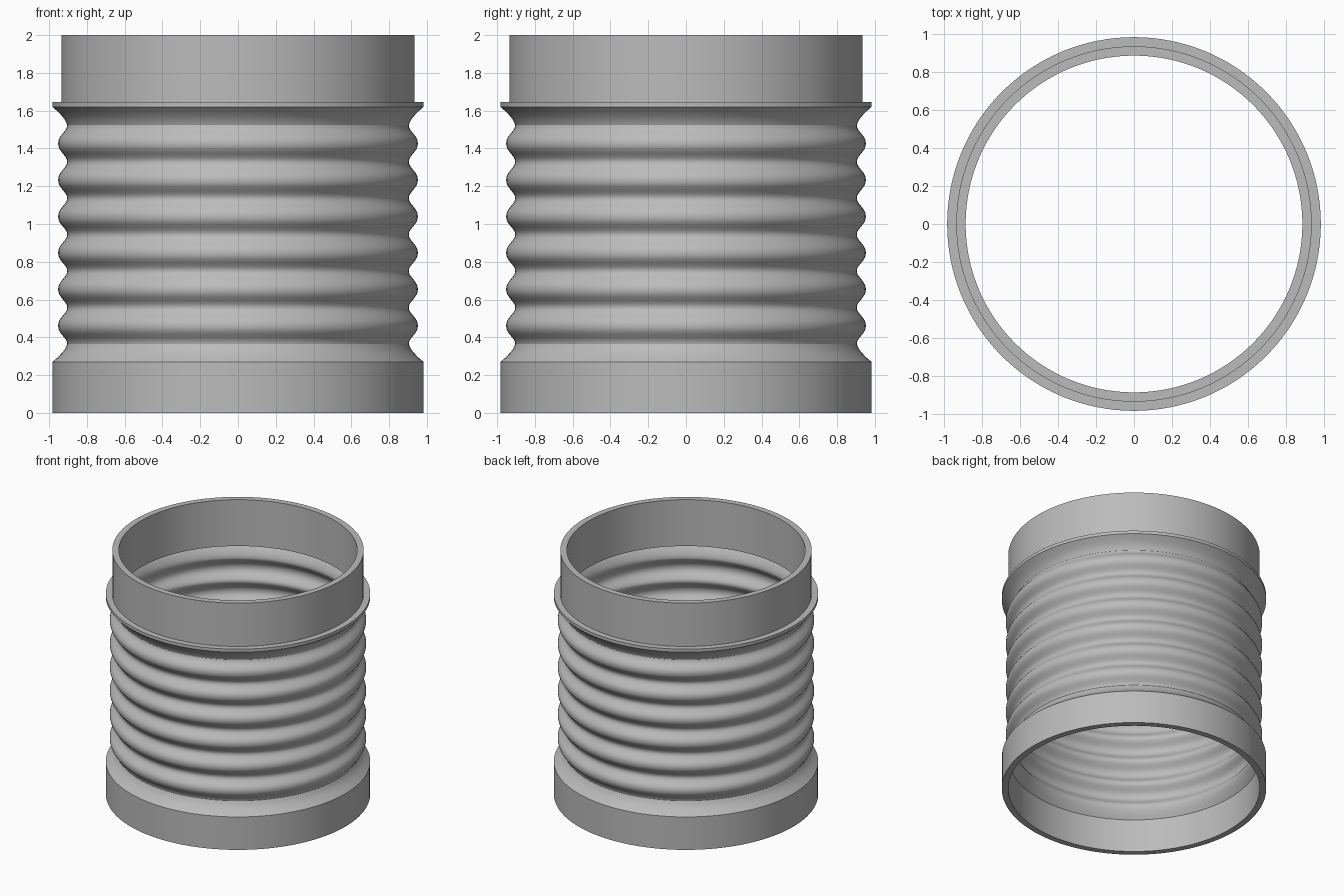
import bpy
import math

SEGMENTS = 128
BASE_TOP, FLANGE_LOW, FLANGE_TOP, HEIGHT = 0.27, 1.62, 1.645, 2.0
WIDE, NECK, BORE = 0.982, 0.934, 0.885
FIRST_VALLEY, PITCH, RIBS = 0.365, 0.193, 6
CREST, DEPTH, WALL = 0.952, 0.048, 0.018

cube = bpy.data.objects.get("Cube")
if cube:
    bpy.data.objects.remove(cube, do_unlink=True)

grey = bpy.data.materials.new("plain grey")
grey.use_nodes = True
colour = (0.5, 0.5, 0.5, 1)
grey.diffuse_color = colour
grey.node_tree.nodes["Principled BSDF"].inputs["Base Color"].default_value = colour


def lathe(name, profiles):
    """Spin open (radius, height) profiles about z; listed upward, they face out."""
    verts, faces = [], []
    for profile in profiles:
        start = len(verts)
        for r, z in profile:
            for i in range(SEGMENTS):
                a = math.tau * i / SEGMENTS
                verts.append((r * math.cos(a), r * math.sin(a), z))
        for row in range(len(profile) - 1):
            low = start + row * SEGMENTS
            high = low + SEGMENTS
            for i in range(SEGMENTS):
                j = (i + 1) % SEGMENTS
                faces.append((low + i, low + j, high + j, high + i))
    mesh = bpy.data.meshes.new(name)
    mesh.from_pydata(verts, [], faces)
    mesh.materials.append(grey)
    obj = bpy.data.objects.new(name, mesh)
    bpy.context.collection.objects.link(obj)
    bpy.ops.object.select_all(action="DESELECT")
    obj.select_set(True)
    bpy.context.view_layer.objects.active = obj
    bpy.ops.object.shade_smooth_by_angle(angle=math.radians(30))
    return obj


def wave(wall):
    """Rounded ribs with tighter valleys, from first valley to last."""
    points = []
    steps = RIBS * 16
    for i in range(steps + 1):
        t = i / 16
        dip = ((1 + math.cos(math.tau * t)) / 2) ** 1.25
        points.append((CREST - DEPTH * dip - wall, FIRST_VALLEY + PITCH * t))
    return points


def flared(wall, end):
    """Ribs with a short curved flare at each end."""
    ribs = wave(wall)
    valley = ribs[0][0]
    last = ribs[-1][1]
    flare = [(valley + (end - valley) * t ** 1.5, t) for t in (1, 0.75, 0.5, 0.25)]
    lower = [(r, FIRST_VALLEY + (BASE_TOP - FIRST_VALLEY) * t) for r, t in flare]
    upper = [(r, last + (FLANGE_LOW - last) * t) for r, t in reversed(flare)]
    return lower + ribs + upper


# Lower collar, open where it meets the bellows
lathe("lower_collar", [[(NECK, BASE_TOP), (NECK, 0), (WIDE, 0), (WIDE, BASE_TOP)]])

# Ribbed sleeve with outer and inner skins
lathe("bellows", [flared(0, WIDE), flared(WALL, NECK)[::-1]])

# Flange and upper neck, with a small ledge under the bore
lathe("upper_neck", [[(WIDE, FLANGE_LOW), (WIDE, FLANGE_TOP), (NECK, FLANGE_TOP),
                      (NECK, HEIGHT), (BORE, HEIGHT), (BORE, FLANGE_LOW),
                      (NECK, FLANGE_LOW)]])
